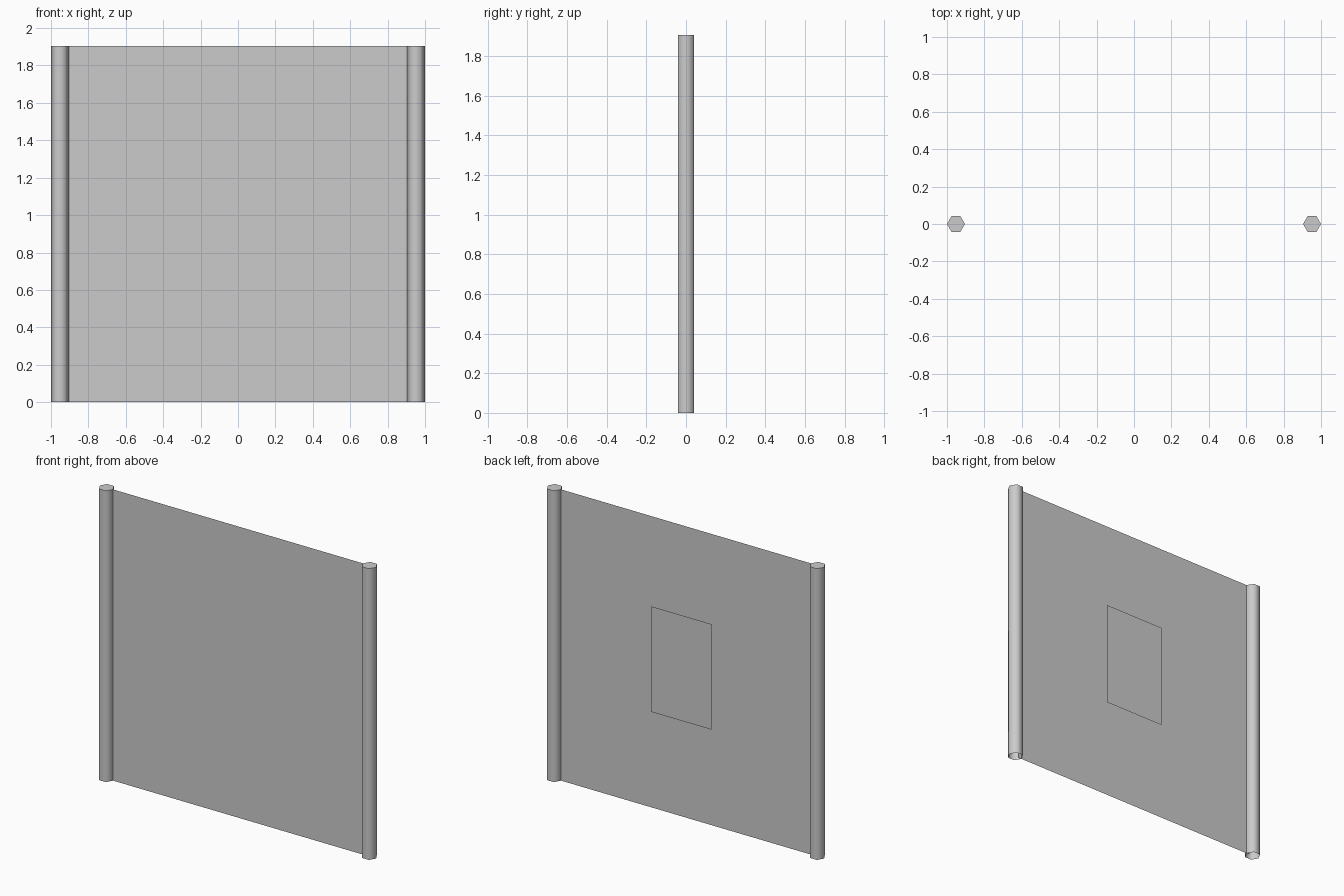
import bpy
import bmesh
from math import cos, sin, pi, radians

HEIGHT = 1.905
POST_RADIUS = 0.048
POST_X = 1 - POST_RADIUS

cube = bpy.data.objects.get("Cube")
if cube:
    bpy.data.objects.remove(cube, do_unlink=True)

grey = bpy.data.materials.new("light grey")
grey.use_nodes = True
grey.diffuse_color = (0.6, 0.6, 0.6, 1)
grey.node_tree.nodes["Principled BSDF"].inputs["Base Color"].default_value = grey.diffuse_color


def finish(name, bm):
    mesh = bpy.data.meshes.new(name)
    bm.to_mesh(mesh)
    bm.free()
    mesh.materials.append(grey)
    obj = bpy.data.objects.new(name, mesh)
    bpy.context.collection.objects.link(obj)
    return obj


def post(name, x):
    """Hexagonal tube with a closed top and an open foot."""
    bm = bmesh.new()
    ring = [bm.verts.new((x + POST_RADIUS * cos(i * pi / 3),
                          POST_RADIUS * sin(i * pi / 3), HEIGHT)) for i in range(6)]
    cap = bm.faces.new(ring)
    result = bmesh.ops.extrude_edge_only(bm, edges=cap.edges[:])
    for item in result["geom"]:
        if isinstance(item, bmesh.types.BMVert):
            item.co.z = 0
    bmesh.ops.recalc_face_normals(bm, faces=bm.faces[:])
    if cap.normal.z < 0:
        bmesh.ops.reverse_faces(bm, faces=bm.faces[:])
    obj = finish(name, bm)
    # Rounded sides with a crisp cap
    bpy.ops.object.select_all(action="DESELECT")
    obj.select_set(True)
    bpy.context.view_layer.objects.active = obj
    bpy.ops.object.shade_smooth_by_angle(angle=radians(70))


def sheet(name, x, y, z, width, height, facing):
    """Flat upright rectangle; facing is -1 for front and 1 for back."""
    bm = bmesh.new()
    corners = [(-1, -1), (1, -1), (1, 1), (-1, 1)]
    bm.faces.new([bm.verts.new((x - facing * u * width / 2, y, z + v * height / 2))
                  for u, v in corners])
    finish(name, bm)


# Side posts
post("left_post", POST_X)
post("right_post", -POST_X)

# Panel stretched between the posts, and the small plate behind it
sheet("panel", 0, 0, HEIGHT / 2, 2 * POST_X - POST_RADIUS, HEIGHT, -1)
sheet("back_plate", 0.018, 0.025, 0.984, 0.437, 0.69, 1)
